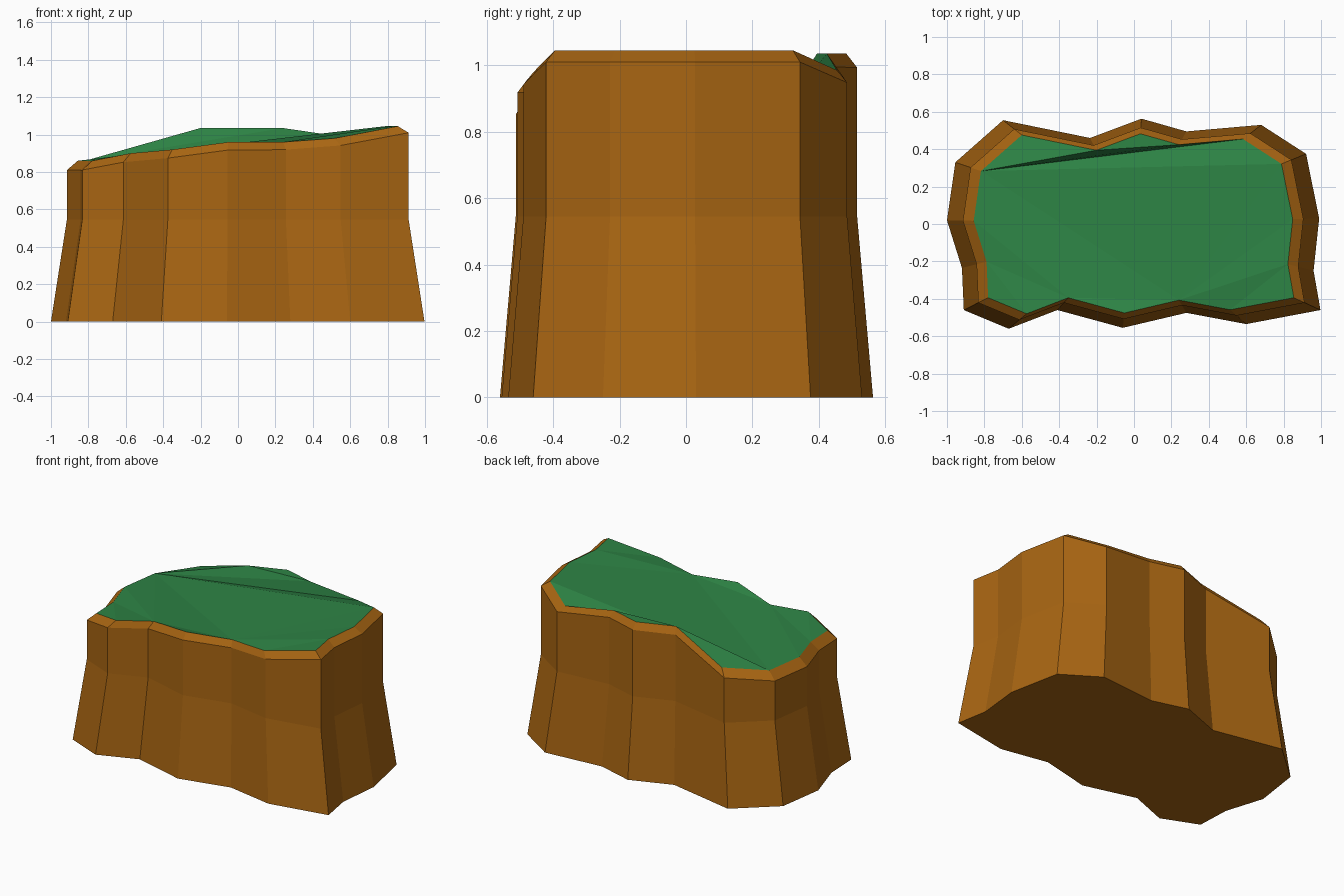
import bpy, bmesh

if "Cube" in bpy.data.objects:
    bpy.data.objects.remove(bpy.data.objects["Cube"])


def material(name, rgb):
    m = bpy.data.materials.new(name)
    m.diffuse_color = (*rgb, 1)
    m.use_nodes = True
    m.node_tree.nodes["Principled BSDF"].inputs["Base Color"].default_value = m.diffuse_color
    return m


earth = material("earth_brown", (0.392, 0.130, 0.0060))
grass = material("grass_green", (0.027, 0.232, 0.060))

# Footprint outline (x, y) with the height of the grass edge above each corner
OUTLINE = [
    (-0.91, -0.46, 0.86), (-0.67, -0.56, 0.90), (-0.41, -0.46, 0.92),
    (-0.06, -0.555, 0.96), (0.28, -0.475, 0.96), (0.60, -0.535, 0.98),
    (0.997, -0.46, 1.045), (0.96, -0.25, 1.045), (0.99, 0.03, 1.045),
    (0.92, 0.375, 1.045), (0.68, 0.53, 0.985), (0.28, 0.495, 1.035),
    (0.04, 0.563, 1.035), (-0.235, 0.46, 1.035), (-0.70, 0.555, 0.895),
    (-0.955, 0.33, 0.86), (-1.0, 0.02, 0.86), (-0.92, -0.235, 0.86),
]
N = len(OUTLINE)
WALL, RIM = 0.915, 0.857   # inward scale of upper wall and grass edge


def ring(bm, scale, height):
    return [bm.verts.new((x * scale, y * scale, height(x, z))) for x, y, z in OUTLINE]


def finish(bm, name, mat):
    bmesh.ops.recalc_face_normals(bm, faces=bm.faces)
    me = bpy.data.meshes.new(name)
    bm.to_mesh(me)
    bm.free()
    me.materials.append(mat)
    ob = bpy.data.objects.new(name, me)
    bpy.context.collection.objects.link(ob)
    return ob


# Earth block: flared foot, upright wall, sloped rim
bm = bmesh.new()
rings = [
    ring(bm, 1.0, lambda x, z: 0.0),
    ring(bm, WALL, lambda x, z: 0.545),
    ring(bm, WALL, lambda x, z: z - 0.0425 + 0.0075 * x),
    ring(bm, RIM, lambda x, z: z),
]
for lo, hi in zip(rings, rings[1:]):
    for i in range(N):
        j = (i + 1) % N
        bm.faces.new((lo[i], lo[j], hi[j], hi[i]))
bm.faces.new(rings[0][::-1])
finish(bm, "earth_block", earth)

# Grass surface: broad front slope plus folded facets along the back
bm = bmesh.new()
g = ring(bm, RIM, lambda x, z: z)
front = bm.faces.new([g[i] for i in (15, 16, 17, *range(10))])
for tri in ((9, 10, 15), (10, 11, 15), (11, 13, 15), (11, 12, 13), (13, 14, 15)):
    bm.faces.new([g[i] for i in tri])
bmesh.ops.triangulate(bm, faces=[front], ngon_method='BEAUTY')
top = finish(bm, "grass_top", grass)
if top.data.polygons[0].normal.z < 0:
    top.data.flip_normals()
